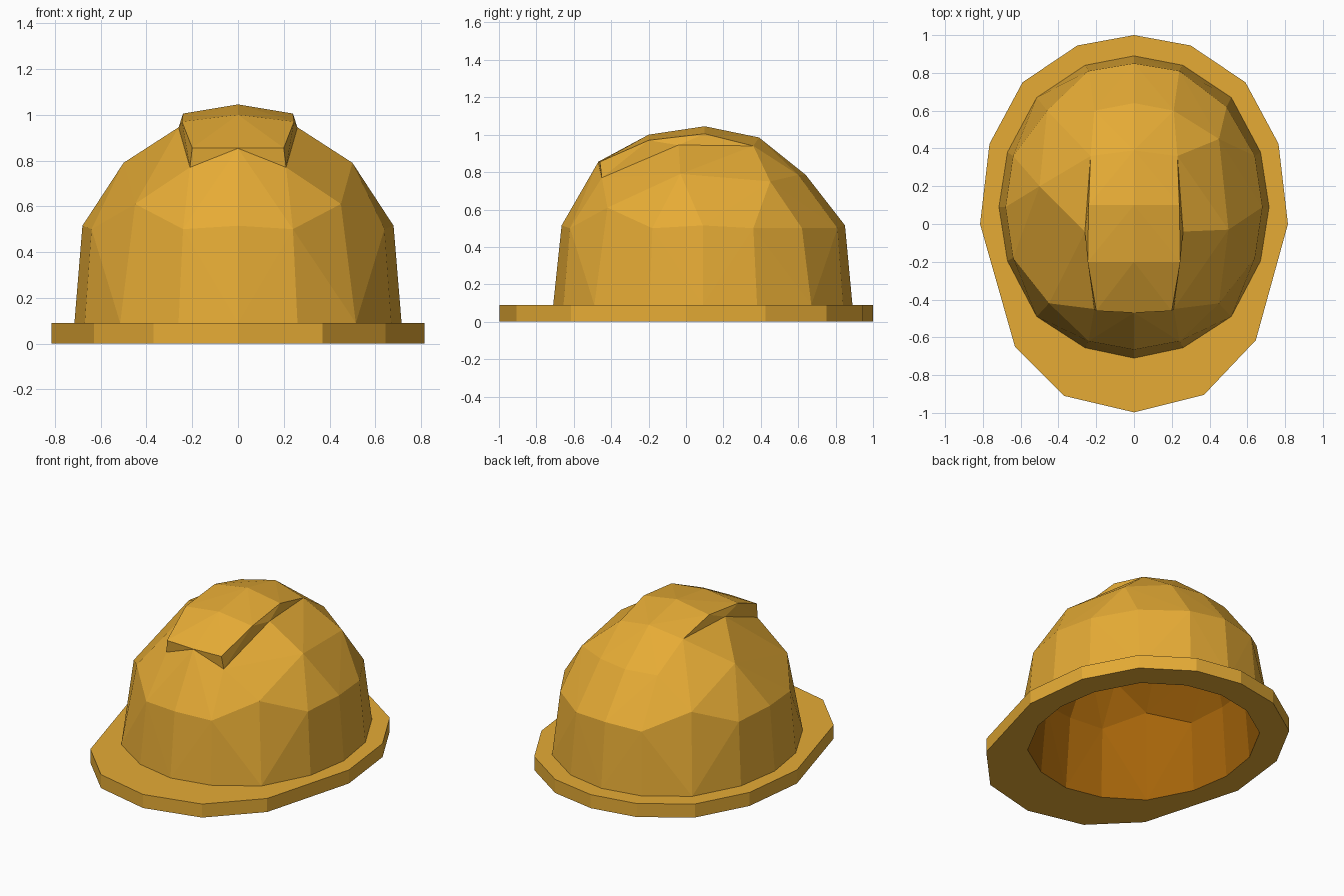
import bpy, bmesh

if "Cube" in bpy.data.objects:
    bpy.data.objects.remove(bpy.data.objects["Cube"])


def material(name, rgb):
    m = bpy.data.materials.new(name)
    m.diffuse_color = (*rgb, 1)
    m.use_nodes = True
    m.node_tree.nodes["Principled BSDF"].inputs["Base Color"].default_value = m.diffuse_color
    return m


yellow = material("hat_yellow", (0.79, 0.41, 0.036))
orange = material("lining_orange", (0.38, 0.13, 0.003))


def finish(bm, name, mat):
    me = bpy.data.meshes.new(name)
    bm.to_mesh(me)
    bm.free()
    me.materials.append(mat)
    ob = bpy.data.objects.new(name, me)
    bpy.context.collection.objects.link(ob)
    return ob


def mirrored(pts):
    return pts + [(-p[0], *p[1:]) for p in pts if p[0] > 0]


def hull(name, pts, mat, open_bottom=False, inward=False):
    """Faceted convex shell around a few points."""
    bm = bmesh.new()
    for p in pts:
        bm.verts.new(p)
    bmesh.ops.convex_hull(bm, input=bm.verts[:])
    loose = [v for v in bm.verts if not v.link_faces]
    bmesh.ops.delete(bm, geom=loose, context='VERTS')
    bmesh.ops.recalc_face_normals(bm, faces=bm.faces[:])
    if open_bottom:
        low = min(v.co.z for v in bm.verts) + 0.001
        cap = [f for f in bm.faces if all(v.co.z < low for v in f.verts)]
        bmesh.ops.delete(bm, geom=cap, context='FACES')
    if inward:
        bmesh.ops.reverse_faces(bm, faces=bm.faces[:])
    return finish(bm, name, mat)


# Dome: 16-sided wall, then facets closing toward the crown
half_ring = [(0, -.71), (.26, -.655), (.515, -.49), (.67, -.195), (.715, .09),
             (.67, .38), (.515, .67), (.26, .84), (0, .89)]
base = mirrored([(x, y, .09) for x, y in half_ring])
shoulder = mirrored([(0, -.665, .515), (.24, -.62, .5), (.45, -.42, .61),
                     (.64, -.18, .5), (.68, .09, .515), (.64, .36, .5),
                     (.24, .81, .5), (0, .85, .515)])
crown = mirrored([(0, -.47, .853), (.21, -.45, .77), (.26, -.04, .945),
                  (.23, .36, .94), (0, .39, .985), (.21, .6, .785), (0, .64, .785)])
# the two sides are faceted slightly differently
sides = [(.5, -.03, .79), (.45, .45, .75), (.49, .62, .5),
         (-.5, .2, .79), (-.46, .6, .61)]
upper = shoulder + crown + sides
hull("dome", base + upper, yellow, open_bottom=True)

# Lining: smaller copy of the dome, open below and facing inward
S = 0.91


def shrink(x, y, z):
    return (x * S, .09 + (y - .09) * S, z)


lining = [shrink(x, y, 0) for x, y, z in base]
lining += [shrink(x, y, z * S) for x, y, z in upper]
hull("lining", lining, orange, open_bottom=True, inward=True)

# Ridge: raised band over the crown, fading out at the back
ridge = mirrored([(0, -.47, .855), (0, -.2, 1.0), (0, .1, 1.045), (0, .39, .985),
                  (.2, -.46, .855), (.245, -.2, .97), (.24, .1, 1.005),
                  (.23, .36, .94), (.21, -.45, .77), (.26, -.04, .944)])
hull("ridge", ridge, yellow)

# Brim: 14-sided plate with the head opening cut through it
outer = [(0, -.997), (.37, -.905), (.645, -.615), (.815, 0), (.765, .425),
         (.59, .75), (.3, .945), (0, 1), (-.3, .945), (-.59, .75),
         (-.765, .425), (-.815, 0), (-.63, -.65), (-.37, -.91)]
inner = [shrink(x, y, 0)[:2] for x, y in half_ring]
inner += [(-x, y) for x, y in inner[-2:0:-1]]
bm = bmesh.new()
for loop in (outer, inner):
    vs = [bm.verts.new((x, y, 0)) for x, y in loop]
    for a, b in zip(vs, vs[1:] + vs[:1]):
        bm.edges.new((a, b))
bmesh.ops.triangle_fill(bm, use_beauty=True, edges=bm.edges[:])
ext = bmesh.ops.extrude_face_region(bm, geom=bm.faces[:], use_keep_orig=True)
for v in ext["geom"]:
    if isinstance(v, bmesh.types.BMVert):
        v.co.z = .09
bmesh.ops.recalc_face_normals(bm, faces=bm.faces[:])
finish(bm, "brim", yellow)
